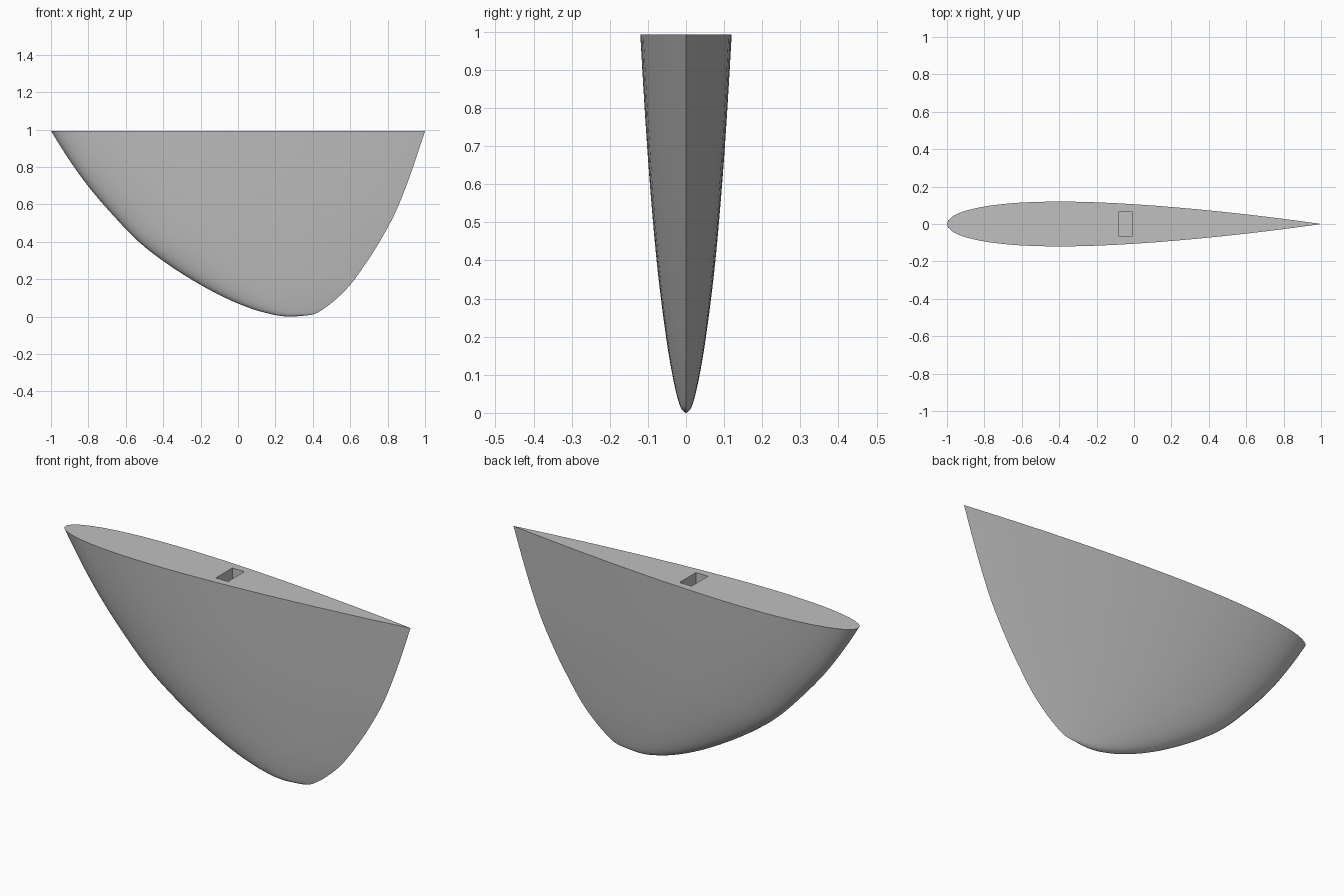
import bpy, bmesh, math

if "Cube" in bpy.data.objects:
    bpy.data.objects.remove(bpy.data.objects["Cube"], do_unlink=True)

grey = bpy.data.materials.new("plain_grey")
grey.use_nodes = True
COLOUR = (0.53, 0.53, 0.53, 1)
grey.diffuse_color = COLOUR
for node in grey.node_tree.nodes:
    if node.type == "BSDF_PRINCIPLED":
        node.inputs["Base Color"].default_value = COLOUR

# Fin outline: leading x, trailing x, height
OUTLINE = [
    (-1, 1, .993), (-.91, .953, .85), (-.803, .90, .70), (-.675, .838, .55),
    (-.53, .757, .40), (-.375, .68, .28), (-.20, .60, .17), (-.045, .52, .09),
    (.08, .455, .04), (.17, .41, .015), (.215, .36, .006), (.265, .285, 0),
]
STEPS = 4
HALF_POINTS = 28


def smooth_rows(rows, steps):
    """Pass a Catmull-Rom curve through the outline rows."""
    out = []
    last = len(rows) - 1
    for i in range(last):
        a, b, c, d = (rows[min(max(i + k, 0), last)] for k in (-1, 0, 1, 2))
        for s in range(steps):
            t = s / steps
            out.append([
                q + t / 2 * (r - p + t * (2*p - 5*q + 4*r - w + t * (3*q - p - 3*r + w)))
                for p, q, r, w in zip(a, b, c, d)])
    out.append(rows[-1])
    return out


def half_thickness(f):
    """Symmetric aerofoil with a closed trailing edge, per unit chord."""
    return 0.6 * (.2969 * math.sqrt(f) - .126 * f - .3516 * f**2
                  + .2843 * f**3 - .1036 * f**4)


# Section fractions, crowded at the two edges
fractions = [(1 - math.cos(math.pi * i / HALF_POINTS)) / 2
             for i in range(HALF_POINTS + 1)]
section = [(f, half_thickness(f)) for f in fractions]
section[-1] = (1, 0)
section += [(f, -y) for f, y in section[-2:0:-1]]

# Fin body lofted through the sections
bm = bmesh.new()
rings = []
for lead, trail, z in smooth_rows(OUTLINE, STEPS):
    chord = trail - lead
    rings.append([bm.verts.new((lead + f * chord, y * chord, max(z, 0)))
                  for f, y in section])
for upper, lower in zip(rings, rings[1:]):
    for i in range(len(section)):
        j = (i + 1) % len(section)
        bm.faces.new((upper[i], upper[j], lower[j], lower[i]))
bm.faces.new(rings[0])
bm.faces.new(rings[-1])
bmesh.ops.recalc_face_normals(bm, faces=bm.faces)
mesh = bpy.data.meshes.new("fin")
bm.to_mesh(mesh)
bm.free()
fin = bpy.data.objects.new("fin", mesh)
bpy.context.collection.objects.link(fin)
mesh.materials.append(grey)

# Rectangular mounting socket in the flat top
bpy.ops.mesh.primitive_cube_add(size=1, location=(-.045, 0, .9))
cutter = bpy.context.object
cutter.name = "socket_cutter"
cutter.scale = (.07, .136, .5)
cutter.hide_render = True
cutter.data.materials.append(grey)

bpy.ops.object.select_all(action="DESELECT")
fin.select_set(True)
bpy.context.view_layer.objects.active = fin
cut = fin.modifiers.new("socket", "BOOLEAN")
cut.operation = "DIFFERENCE"
cut.solver = "EXACT"
cut.object = cutter
bpy.ops.object.modifier_apply(modifier=cut.name)
bpy.data.objects.remove(cutter, do_unlink=True)

bpy.ops.object.shade_smooth_by_angle(angle=math.radians(30))
